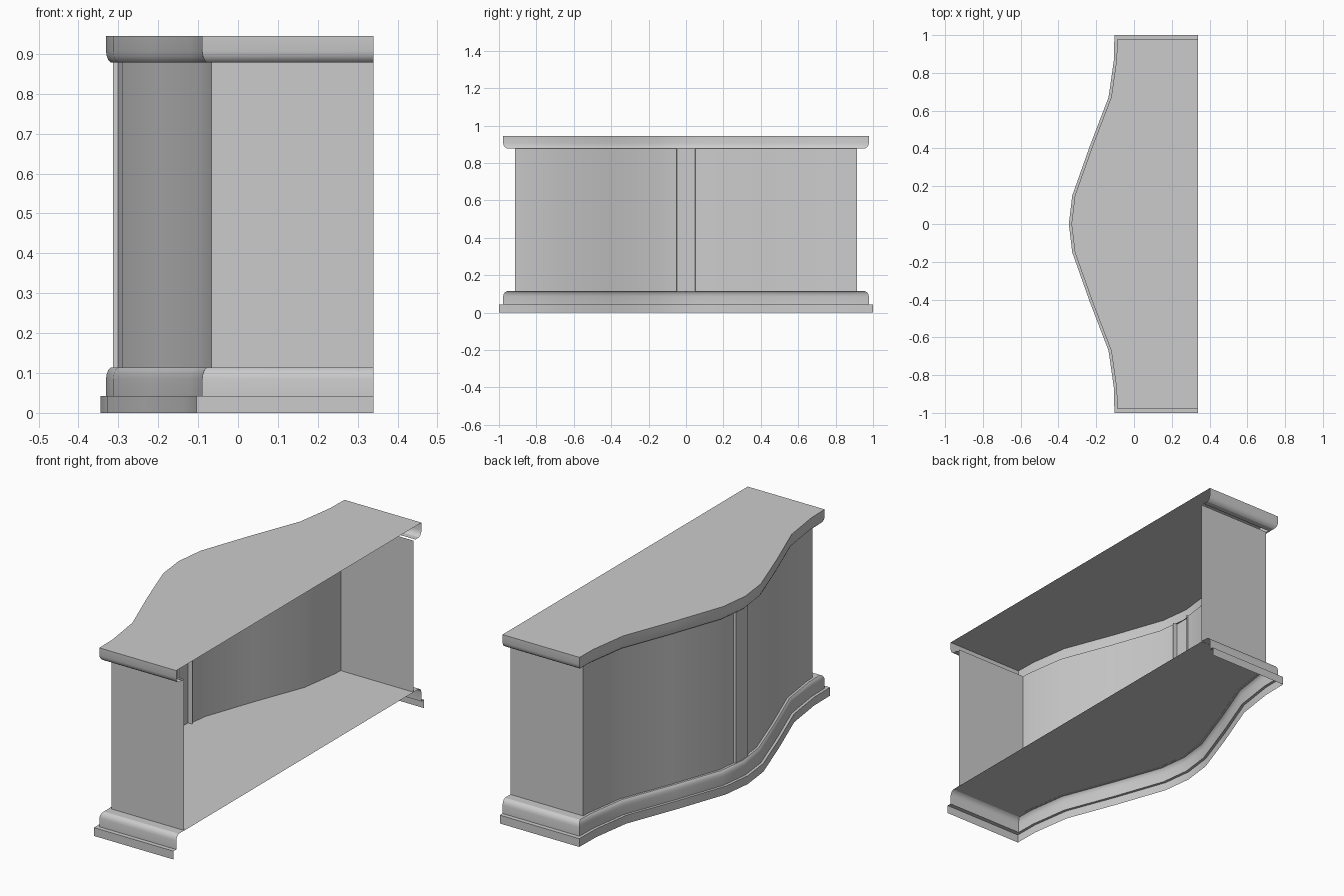
import bpy, math

if "Cube" in bpy.data.objects:
    bpy.data.objects.remove(bpy.data.objects["Cube"])

BACK = 0.34
# bow-front outline (x, y) for y > 0, outermost plinth line, centre to end
CURVE = [(-0.345, 0.0), (-0.327, 0.15), (-0.235, 0.41), (-0.135, 0.67), (-0.106, 0.87)]
END_X = -0.104


def half(dx, end_y, start=0.0):
    """Half outline offset inward by dx, from y = start to the end, then back along the side."""
    pts = [(x + dx, y) for x, y in CURVE if y > start]
    if start:
        (x0, y0), (x1, y1) = CURVE[0], CURVE[1]
        first = (x0 + (x1 - x0) * start / y1 + dx, start)
    else:
        first = (CURVE[0][0] + dx, 0.0)
    return [first] + pts + [(END_X + dx, end_y), (BACK, end_y)]


def mirror(pts):
    return [(x, -y) for x, y in reversed(pts)]


def outline(dx, end_y):
    h = half(dx, end_y)
    return mirror(h) + h[1:]


def make(name, verts, faces):
    me = bpy.data.meshes.new(name)
    me.from_pydata(verts, [], faces)
    ob = bpy.data.objects.new(name, me)
    bpy.context.collection.objects.link(ob)
    bpy.ops.object.select_all(action='DESELECT')
    ob.select_set(True)
    bpy.context.view_layer.objects.active = ob
    bpy.ops.object.shade_smooth_by_angle(angle=math.radians(30))
    return ob


def skin(name, rings):
    """Join stacked open outlines [(points, z), ...] listed bottom to top."""
    n = len(rings[0][0])
    verts = [(x, y, z) for pts, z in rings for x, y in pts]
    faces = [(j * n + i, (j + 1) * n + i, (j + 1) * n + i + 1, j * n + i + 1)
             for j in range(len(rings) - 1) for i in range(n - 1)]
    return make(name, verts, faces)


def moulding(name, profile):
    return skin(name, [(outline(dx, y), z) for dx, y, z in profile])


def sheet(name, pts, z):
    pts = pts[::-1]
    return make(name, [(x, y, z) for x, y in pts], [tuple(range(len(pts)))])


# stepped base: square plinth, then rounded moulding up to the wall
moulding("base_moulding", [
    (0.0, 1.0, 0.0), (0.0, 1.0, 0.042), (0.014, 0.978, 0.042), (0.014, 0.978, 0.085),
    (0.016, 0.975, 0.098), (0.020, 0.968, 0.108), (0.026, 0.958, 0.114), (0.042, 0.915, 0.114)])

# counter edge: straight band with rounded lower edge and short lip
moulding("top_moulding", [
    (0.036, 0.93, 0.878), (0.026, 0.958, 0.878), (0.020, 0.968, 0.884),
    (0.016, 0.975, 0.894), (0.014, 0.978, 0.907), (0.014, 0.978, 0.945)])

# counter top and inner floor
sheet("counter_top", outline(0.014, 0.978), 0.945)
sheet("floor_panel", outline(0.040, 0.915), 0.113)

# curved front panels with end walls, either side of the centre post
side = half(0.038, 0.915, 0.05)
for name, pts in (("left_wall", side), ("right_wall", mirror(side))):
    skin(name, [(pts, 0.113), (pts, 0.878)])

# projecting centre post
post = [(-0.29, -0.05), (-0.313, -0.048), (-0.313, 0.048), (-0.29, 0.05)]
skin("centre_post", [(post, 0.113), (post, 0.878)])
